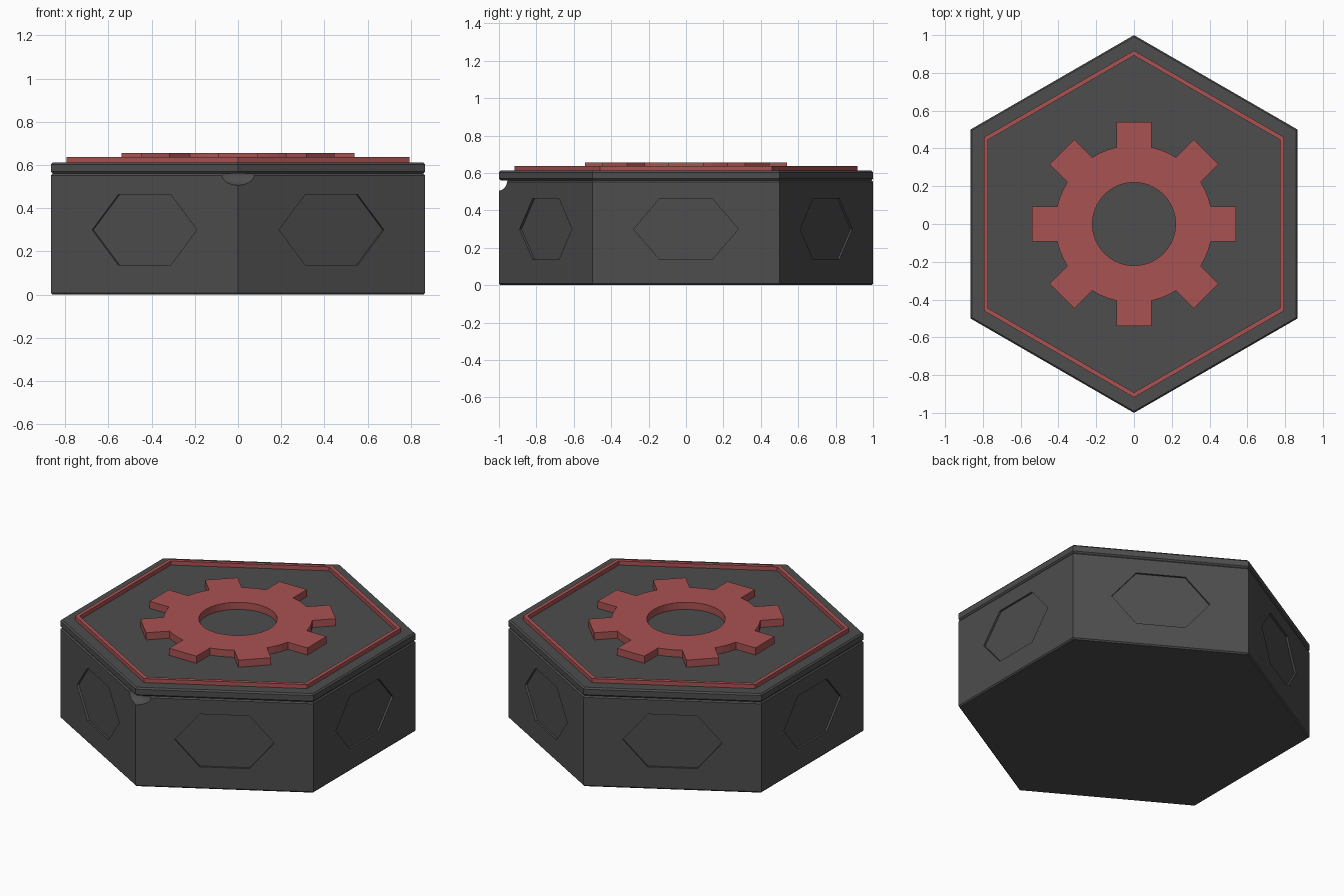
import bpy, bmesh
from math import sin, cos, pi, radians, asin
from mathutils import Matrix, Vector

if "Cube" in bpy.data.objects:
    bpy.data.objects.remove(bpy.data.objects["Cube"])


def material(name, rgb):
    m = bpy.data.materials.new(name)
    m.diffuse_color = (*rgb, 1)
    m.use_nodes = True
    m.node_tree.nodes["Principled BSDF"].inputs["Base Color"].default_value = m.diffuse_color
    return m


DARK = material("dark_grey", (0.075, 0.075, 0.075))
RED = material("red", (0.40, 0.085, 0.085))


def make_object(name, bm, mat=None):
    bmesh.ops.recalc_face_normals(bm, faces=bm.faces)
    me = bpy.data.meshes.new(name)
    bm.to_mesh(me)
    bm.free()
    ob = bpy.data.objects.new(name, me)
    bpy.context.collection.objects.link(ob)
    if mat:
        me.materials.append(mat)
    return ob


def polygon(r, n=6, start=pi / 6):
    return [(r * cos(start + 2 * pi * i / n), r * sin(start + 2 * pi * i / n)) for i in range(n)]


def loft(bm, loops, closed=False):
    """Bridge equal-length loops of 3D points; cap the ends or close the ring."""
    rings = [[bm.verts.new(p) for p in lp] for lp in loops]
    n = len(rings[0])
    pairs = list(zip(rings, rings[1:])) + ([(rings[-1], rings[0])] if closed else [])
    for a, b in pairs:
        for i in range(n):
            j = (i + 1) % n
            bm.faces.new((a[i], a[j], b[j], b[i]))
    if not closed:
        bm.faces.new(rings[0])
        bm.faces.new(rings[-1])


def at(pts, z):
    return [(x, y, z) for x, y in pts]


def hex_slab(name, z0, z1, bevel):
    bm = bmesh.new()
    profile = [(1 - bevel, z0), (1, z0 + bevel), (1, z1 - bevel), (1 - bevel, z1)]
    loft(bm, [at(polygon(r), z) for r, z in profile])
    return make_object(name, bm, DARK)


def cut(target, cutter):
    mod = target.modifiers.new("cut", 'BOOLEAN')
    mod.operation = 'DIFFERENCE'
    mod.solver = 'EXACT'
    mod.object = cutter
    bpy.context.view_layer.objects.active = target
    bpy.ops.object.modifier_apply(modifier=mod.name)
    bpy.data.objects.remove(cutter)


# Box body and lid
body = hex_slab("box_body", 0, 0.56, 0.008)
lid = hex_slab("lid", 0.56, 0.612, 0.009)

# Shallow hexagonal recess in each side
apothem = cos(pi / 6)
panel = [(0.28, 0.3), (0.14, 0.463), (-0.14, 0.463), (-0.28, 0.3), (-0.14, 0.137), (0.14, 0.137)]
bm = bmesh.new()
for k in range(6):
    rot = Matrix.Rotation(k * pi / 3, 3, 'Z')
    loft(bm, [[rot @ Vector((x, y, z)) for y, z in panel] for x in (apothem - 0.012, apothem + 0.05)])
cut(body, make_object("panel_cutter", bm))

# Rounded finger notch under the lid at the front corner
bm = bmesh.new()
bmesh.ops.create_uvsphere(bm, u_segments=32, v_segments=16, radius=1)
bmesh.ops.transform(bm, verts=bm.verts, matrix=Matrix.Translation((0, -1, 0.56))
                    @ Matrix.Diagonal((0.13, 0.055, 0.054, 1)))
cut(body, make_object("notch_cutter", bm))

# Thin raised border on the lid
bm = bmesh.new()
outer, inner = polygon(0.918), polygon(0.892)
loft(bm, [at(outer, 0.605), at(outer, 0.637), at(inner, 0.637), at(inner, 0.605)], closed=True)
make_object("lid_border", bm, RED)

# Raised eight-tooth gear: each tooth spans 45 degrees, paired with the round hole
root, tip, half, hole = 0.417, 0.54, 0.093, 0.22
base = asin(half / root)
outline = []
for k in range(8):
    a = k * pi / 4
    tooth = [(root * cos(base), -half), (tip, -half), (tip, half), (root * cos(base), half)]
    outline += [(x * cos(a) - y * sin(a), x * sin(a) + y * cos(a)) for x, y in tooth]
    for t in (1 / 3, 2 / 3):
        b = a + base + t * (pi / 4 - 2 * base)
        outline.append((root * cos(b), root * sin(b)))
bore = polygon(hole, len(outline), -base)
bm = bmesh.new()
loft(bm, [at(outline, 0.605), at(outline, 0.656), at(bore, 0.656), at(bore, 0.605)], closed=True)
make_object("gear_emblem", bm, RED)
